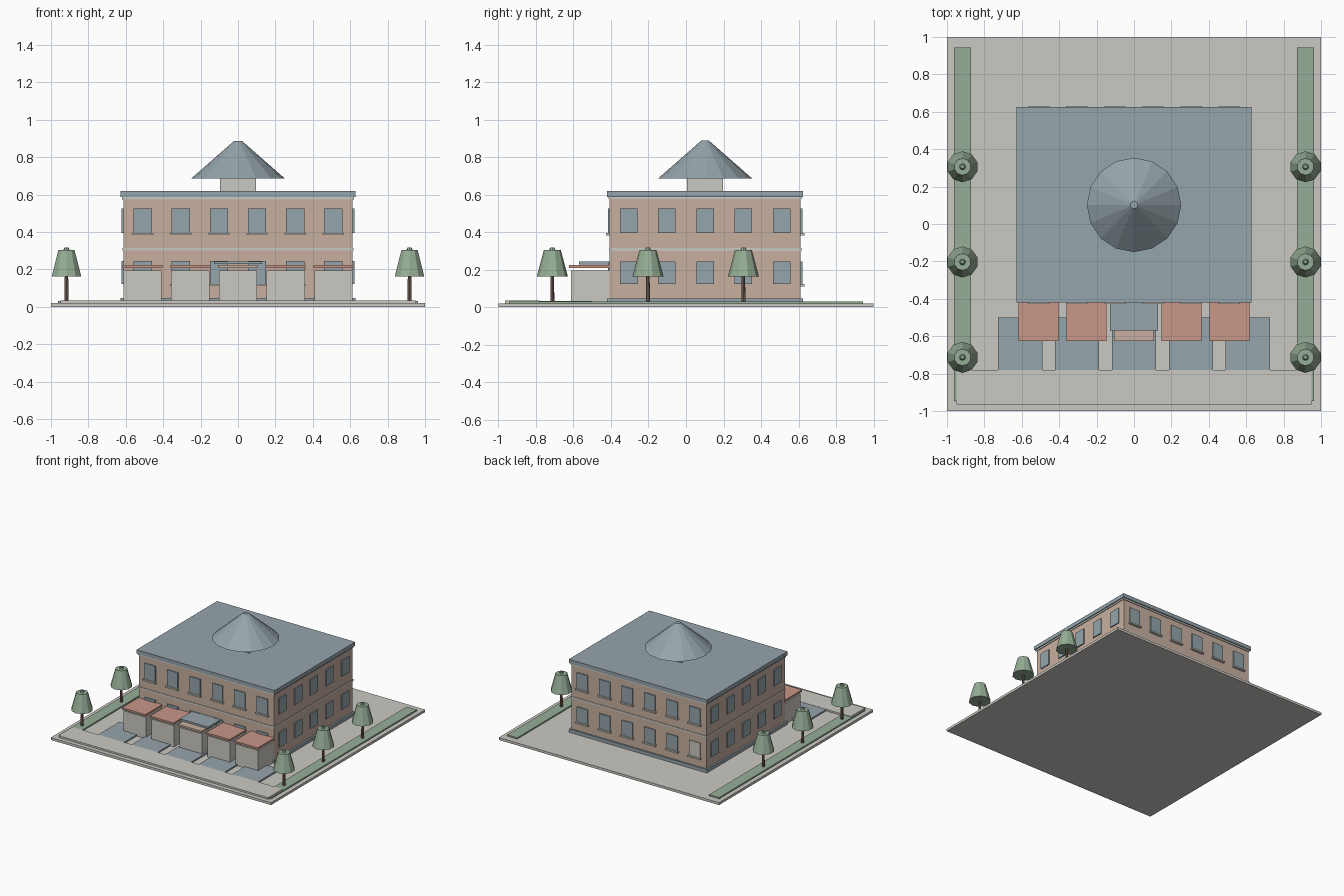
import bpy
import bmesh
from mathutils import Vector

if "Cube" in bpy.data.objects:
    bpy.data.objects.remove(bpy.data.objects["Cube"], do_unlink=True)


def material(name, srgb):
    """Flat colour given as 8-bit sRGB, stored as linear."""
    linear = [((c / 255 + 0.055) / 1.055) ** 2.4 for c in srgb]
    mat = bpy.data.materials.new(name)
    mat.use_nodes = True
    mat.diffuse_color = (*linear, 1)
    mat.node_tree.nodes["Principled BSDF"].inputs["Base Color"].default_value = (*linear, 1)
    return mat


STONE = material("pale stone", (203, 201, 194))
BRICK = material("tan brick", (200, 176, 160))
SLATE = material("slate blue", (149, 165, 171))
CORAL = material("coral", (200, 151, 137))
GREEN = material("leaf green", (150, 174, 150))
BARK = material("brown bark", (128, 104, 94))


def finish(name, bm, mat):
    bmesh.ops.recalc_face_normals(bm, faces=bm.faces)
    mesh = bpy.data.meshes.new(name)
    bm.to_mesh(mesh)
    bm.free()
    mesh.materials.append(mat)
    obj = bpy.data.objects.new(name, mesh)
    bpy.context.collection.objects.link(obj)
    return obj


def box(name, x, y, z, mat):
    """Box from (min, max) pairs on each axis."""
    bm = bmesh.new()
    bmesh.ops.create_cube(bm, size=1)
    for v in bm.verts:
        v.co = Vector(r[0] if c < 0 else r[1] for c, r in zip(v.co, (x, y, z)))
    return finish(name, bm, mat)


def cone(name, x, y, z, r1, r2, sides, mat):
    bm = bmesh.new()
    bmesh.ops.create_cone(bm, cap_ends=True, segments=sides, radius1=r1,
                          radius2=r2, depth=z[1] - z[0])
    bmesh.ops.translate(bm, verts=bm.verts, vec=(x, y, (z[0] + z[1]) / 2))
    return finish(name, bm, mat)


def around(c, half):
    return (c - half, c + half)


CY = 0.102          # building centre, front to back
HX, HY = 0.613, 0.509   # building half sizes


def slab(name, grow, z, mat):
    """Layer following the building outline."""
    return box(name, around(0, HX + grow), around(CY, HY + grow), z, mat)


# Site
box("ground", (-1, 1), (-1, 1), (0, 0.02), STONE)
box("sidewalk", (-0.95, 0.95), (-0.965, -0.78), (0.02, 0.034), STONE)
for i in range(5):
    box("driveway", around((i - 2) * 0.304, 0.118), (-0.78, -0.5), (0.02, 0.032), SLATE)

# Main building
slab("plinth", 0.014, (0.02, 0.047), SLATE)
slab("walls", 0, (0.047, 0.588), BRICK)
slab("belt_course", 0.004, (0.3, 0.315), STONE)
slab("cornice", 0.006, (0.575, 0.588), STONE)
slab("roof", 0.014, (0.588, 0.619), SLATE)

# Windows, with sills on the front and back only
STEP = 0.204
for low, high in ((0.123, 0.244), (0.395, 0.525)):
    for side in (-1, 1):
        wall = CY + side * HY
        for i in range(6):
            x = (i - 2.5) * STEP
            pale = side > 0 and i == 0 and low < 0.2
            box("service_door" if pale else "window", around(x, 0.049),
                around(wall, 0.009), (low, high), STONE if pale else SLATE)
            box("window_sill", around(x, 0.057), around(wall, 0.02),
                (low - 0.012, low), STONE)
        for i in range(5):
            box("side_window", around(side * HX, 0.009),
                around(CY + (i - 2) * STEP, 0.047), (low, high), SLATE)

# Roof tower
box("tower", around(0, 0.096), around(CY, 0.096), (0.619, 0.69), STONE)
cone("tower_roof", 0, CY, (0.685, 0.888), 0.252, 0.02, 16, SLATE)

# Garages along the front, entrance in the middle
for i in range(5):
    x = (i - 2) * 0.255
    middle = i == 2
    box("entrance_porch" if middle else "garage", around(x, 0.102),
        (-0.612, -0.4), (0.02, 0.195), STONE)
    box("porch_roof" if middle else "garage_roof", around(x, 0.107),
        (-0.625, -0.4), (0.209, 0.224), BRICK if middle else CORAL)
box("entrance_canopy", around(0, 0.128), (-0.57, -0.4), (0.228, 0.243), SLATE)

# Planting strips and trees
for side in (-1, 1):
    box("planting_strip", around(side * 0.917, 0.046), (-0.945, 0.945), (0.02, 0.031), GREEN)
    for y in (-0.713, -0.203, 0.306):
        x = side * 0.917
        cone("tree_trunk", x, y, (0.03, 0.18), 0.011, 0.009, 8, BARK)
        cone("tree_crown", x, y, (0.163, 0.305), 0.083, 0.045, 10, GREEN)
        cone("tree_tip", x, y, (0.305, 0.318), 0.017, 0.01, 8, GREEN)
